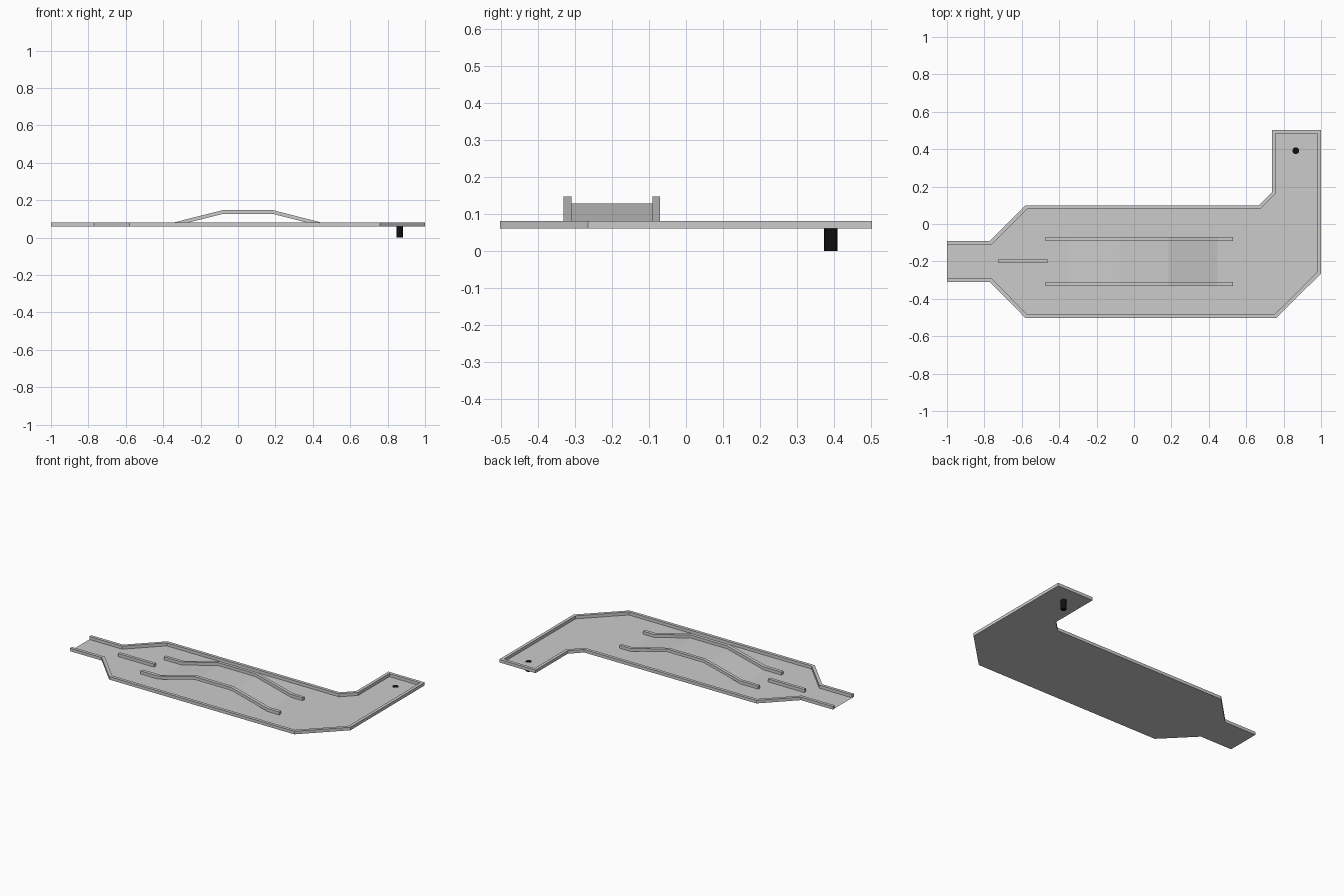
import bpy, bmesh
from mathutils import Vector

if "Cube" in bpy.data.objects:
    bpy.data.objects.remove(bpy.data.objects["Cube"])

FLOOR, WALL_H, WALL_T = 0.06, 0.02, 0.02


def make_object(name, bm):
    bmesh.ops.recalc_face_normals(bm, faces=bm.faces)
    mesh = bpy.data.meshes.new(name)
    bm.to_mesh(mesh)
    bm.free()
    obj = bpy.data.objects.new(name, mesh)
    bpy.context.collection.objects.link(obj)
    return obj


def sweep(name, sections):
    """Skin a closed solid through matching four-point sections."""
    bm = bmesh.new()
    rings = [[bm.verts.new(p) for p in s] for s in sections]
    for a, b in zip(rings, rings[1:]):
        for i in range(4):
            j = (i + 1) % 4
            bm.faces.new((a[i], a[j], b[j], b[i]))
    bm.faces.new(rings[0])
    bm.faces.new(rings[-1])
    return make_object(name, bm)


def rail(name, profile, y0, y1):
    """Rail lying on an x-z profile, between two y positions."""
    return sweep(name, [[(x, y0, z), (x, y1, z), (x, y1, z + WALL_H), (x, y0, z + WALL_H)]
                        for x, z in profile])


# course outline, clockwise from the open tee end
outline = [Vector(p) for p in [
    (-1, -0.09), (-0.77, -0.09), (-0.58, 0.10), (0.667, 0.10), (0.737, 0.17),
    (0.737, 0.503), (1, 0.503), (1, -0.265), (0.76, -0.503), (-0.58, -0.503),
    (-0.77, -0.31), (-1, -0.31)]]

# flat playing surface
bm = bmesh.new()
bm.faces.new([bm.verts.new((p.x, p.y, FLOOR)) for p in reversed(outline)])
floor = make_object("course_floor", bm)

# border wall with mitred corners, open at the tee
sections = []
for i, p in enumerate(outline):
    before = (p - outline[i - 1]) if i else (outline[1] - p)
    after = (outline[i + 1] - p) if i < len(outline) - 1 else before
    n0 = Vector((before.y, -before.x)).normalized()
    n1 = Vector((after.y, -after.x)).normalized()
    q = p + (n0 + n1) * WALL_T / (1 + n0.dot(n1))
    top = FLOOR + WALL_H
    sections.append([(p.x, p.y, FLOOR), (q.x, q.y, FLOOR), (q.x, q.y, top), (p.x, p.y, top)])
sweep("border_wall", sections)

# raised bridge deck and its two side rails
bridge = [(-0.474, FLOOR), (-0.345, FLOOR), (-0.08, 0.127), (0.185, 0.127),
          (0.447, FLOOR), (0.53, FLOOR)]
bm = bmesh.new()
edges = [[bm.verts.new((x, y, z + 0.0005)) for y in (-0.31, -0.09)] for x, z in bridge]
for a, b in zip(edges, edges[1:]):
    bm.faces.new((a[0], b[0], b[1], a[1]))
make_object("bridge_deck", bm)
rail("bridge_rail_front", bridge, -0.332, -0.31)
rail("bridge_rail_back", bridge, -0.09, -0.07)

# short divider in front of the tee
rail("tee_divider", [(-0.725, FLOOR), (-0.463, FLOOR)], -0.208, -0.188)

# black hole cup
bpy.ops.mesh.primitive_cylinder_add(vertices=24, radius=0.018, depth=0.061,
                                    location=(0.865, 0.392, 0.0305))
cup = bpy.context.object
cup.name = "hole_cup"
black = bpy.data.materials.new("black")
black.diffuse_color = (0.005, 0.005, 0.005, 1)
black.use_nodes = True
black.node_tree.nodes["Principled BSDF"].inputs["Base Color"].default_value = black.diffuse_color
cup.data.materials.append(black)
bpy.context.view_layer.objects.active = cup
bpy.ops.object.shade_smooth_by_angle()
